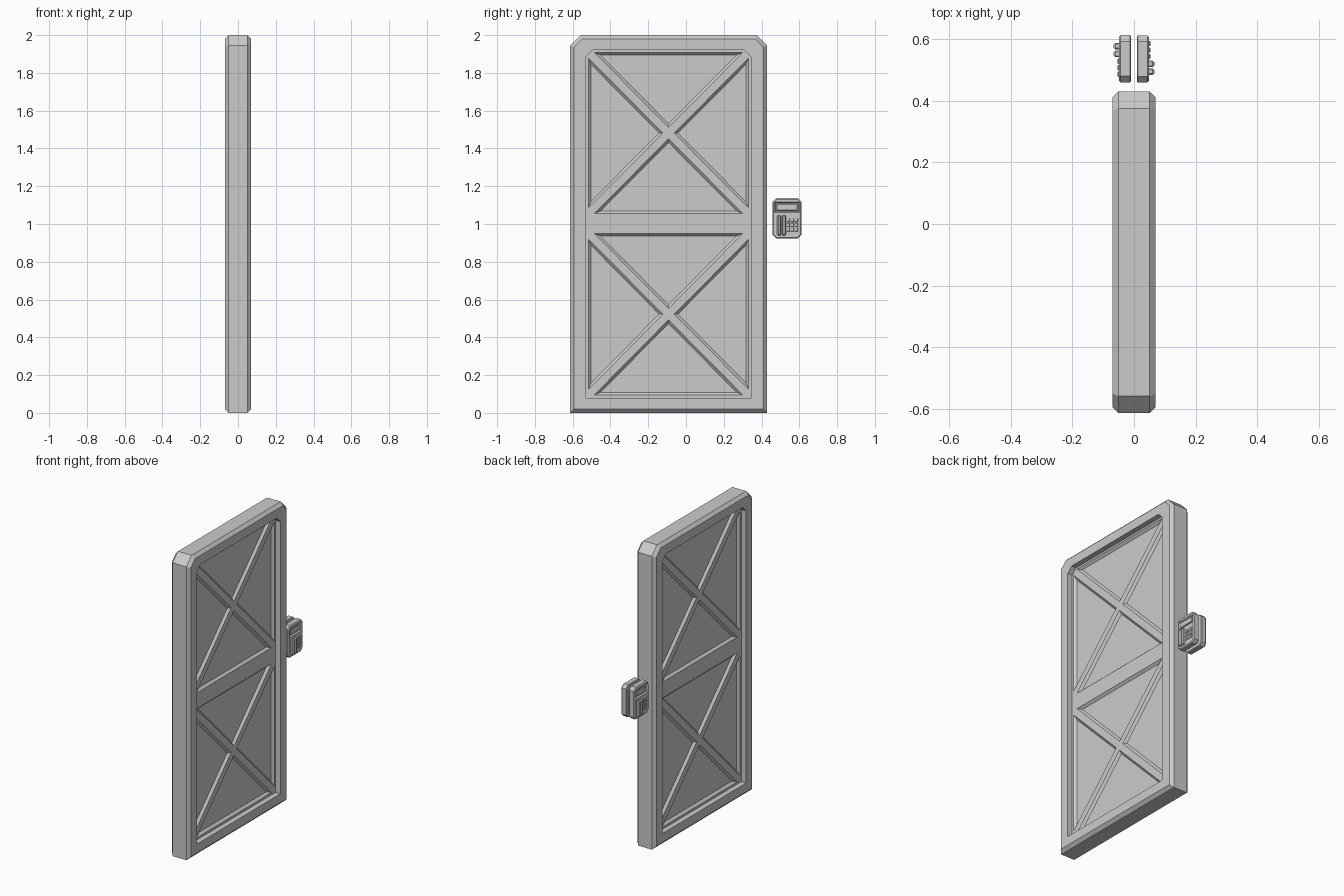
import bpy, bmesh, math
from mathutils import Vector, Matrix

if "Cube" in bpy.data.objects:
    bpy.data.objects.remove(bpy.data.objects["Cube"])


def inset(poly, d):
    """Offset a convex counter-clockwise polygon inwards by d."""
    pts = [Vector(p) for p in poly]
    out = []
    for i, p in enumerate(pts):
        a = (p - pts[i - 1]).normalized()
        b = (pts[(i + 1) % len(pts)] - p).normalized()
        na, nb = Vector((-a.y, a.x)), Vector((-b.y, b.x))
        out.append(p + (na + nb) * (d / (1 + na.dot(nb))))
    return out


def loft(bm, poly, layers):
    """Stack (x, inset) copies of a y-z polygon into a closed solid."""
    rings = [[bm.verts.new((x, p[0], p[1])) for p in inset(poly, d)] for x, d in layers]
    n = len(poly)
    for r, s in zip(rings, rings[1:]):
        for i in range(n):
            j = (i + 1) % n
            bm.faces.new((r[i], r[j], s[j], s[i]))
    bm.faces.new(rings[0][::-1])
    bm.faces.new(rings[-1])


def box_poly(y0, y1, z0, z1, c=0.0, top_only=False):
    """Counter-clockwise rectangle with optional cut corners."""
    low = [(y0, z0), (y1, z0)] if top_only or not c else \
        [(y0, z0 + c), (y0 + c, z0), (y1 - c, z0), (y1, z0 + c)]
    high = [(y1, z1 - c), (y1 - c, z1), (y0 + c, z1), (y0, z1 - c)] if c else [(y1, z1), (y0, z1)]
    return low + high


def make(name, parts, back=False):
    """Object from (polygon, layers) parts; back turns it about the keypad axis."""
    bm = bmesh.new()
    for poly, layers in parts:
        loft(bm, poly, layers)
    if back:
        c = Vector((0, KEY_Y, 0))
        bmesh.ops.rotate(bm, verts=bm.verts, cent=c, matrix=Matrix.Rotation(math.pi, 3, 'Z'))
    bmesh.ops.recalc_face_normals(bm, faces=bm.faces)
    me = bpy.data.meshes.new(name)
    bm.to_mesh(me)
    bm.free()
    ob = bpy.data.objects.new(name, me)
    bpy.context.collection.objects.link(ob)
    return ob


def cut(ob, cutter):
    """Subtract the cutter and remove it."""
    m = ob.modifiers.new("cut", 'BOOLEAN')
    m.operation, m.solver, m.object = 'DIFFERENCE', 'EXACT', cutter
    cutter.hide_render = True
    bpy.context.view_layer.objects.active = ob
    bpy.ops.object.modifier_apply(modifier=m.name)
    bpy.data.objects.remove(cutter)


KEY_Y = 0.535
LATTICE_X, FLOOR_X = 0.035, 0.02

# Door slab with chamfered rim and cut top corners
door = make("door_panel", [(box_poly(-0.613, 0.43, 0, 2, 0.055, True),
                            [(-0.07, 0.02), (-0.05, 0), (0.05, 0), (0.07, 0.02)])])

# Framed recess on both faces
recess = box_poly(-0.53, 0.345, 0.08, 1.92, 0.036, True)
cut(door, make("recess_cutter", [(recess, [(s * LATTICE_X, 0), (s * 0.1, 0)]) for s in (-1, 1)]))

# Triangular pockets that leave the cross braces standing
pockets = []
Y0, Y1, GAP = -0.516, 0.331, 0.03
YC = (Y0 + Y1) / 2
for z0, z1 in ((0.095, 0.95), (1.055, 1.908)):
    zc = (z0 + z1) / 2
    tris = [
        [(Y0 + GAP, z1), (YC, zc + GAP), (Y1 - GAP, z1)],
        [(Y0 + GAP, z0), (Y1 - GAP, z0), (YC, zc - GAP)],
        [(Y0, z0 + GAP), (YC - GAP, zc), (Y0, z1 - GAP)],
        [(Y1, z0 + GAP), (Y1, z1 - GAP), (YC + GAP, zc)],
    ]
    for t in tris:
        for s in (-1, 1):
            pockets.append((t, [(s * FLOOR_X, 0.014), (s * LATTICE_X, 0), (s * 0.09, 0)]))
cut(door, make("pocket_cutter", pockets))

# Entry keypads on both sides of the wall
for side, back in (("right", False), ("left", True)):
    body = make(side + "_keypad_body", [(box_poly(0.458, 0.611, 0.923, 1.137, 0.02),
                [(0.009, 0.004), (0.013, 0), (0.043, 0), (0.049, 0.006)])], back)
    # Sunken display area with a raised screen inside
    cut(body, make("display_cutter", [(box_poly(0.468, 0.601, 1.06, 1.116),
                                       [(0.04, 0.006), (0.049, 0), (0.06, 0)])], back))
    make(side + "_screen", [(box_poly(0.479, 0.59, 1.07, 1.106),
                             [(0.035, 0), (0.043, 0), (0.046, 0.003)])], back)
    # Card swipe rails
    make(side + "_card_rails", [(box_poly(y, y + 0.021, 0.94, 1.045, 0.004),
         [(0.045, 0), (0.06, 0), (0.067, 0.006)]) for y in (0.483, 0.508)], back)
    # Number keys
    make(side + "_keys", [(box_poly(0.534 + 0.021 * c, 0.551 + 0.021 * c,
                                    0.96 + 0.025 * r, 0.98 + 0.025 * r),
         [(0.045, 0), (0.051, 0), (0.053, 0.002)]) for c in range(3) for r in range(3)], back)
